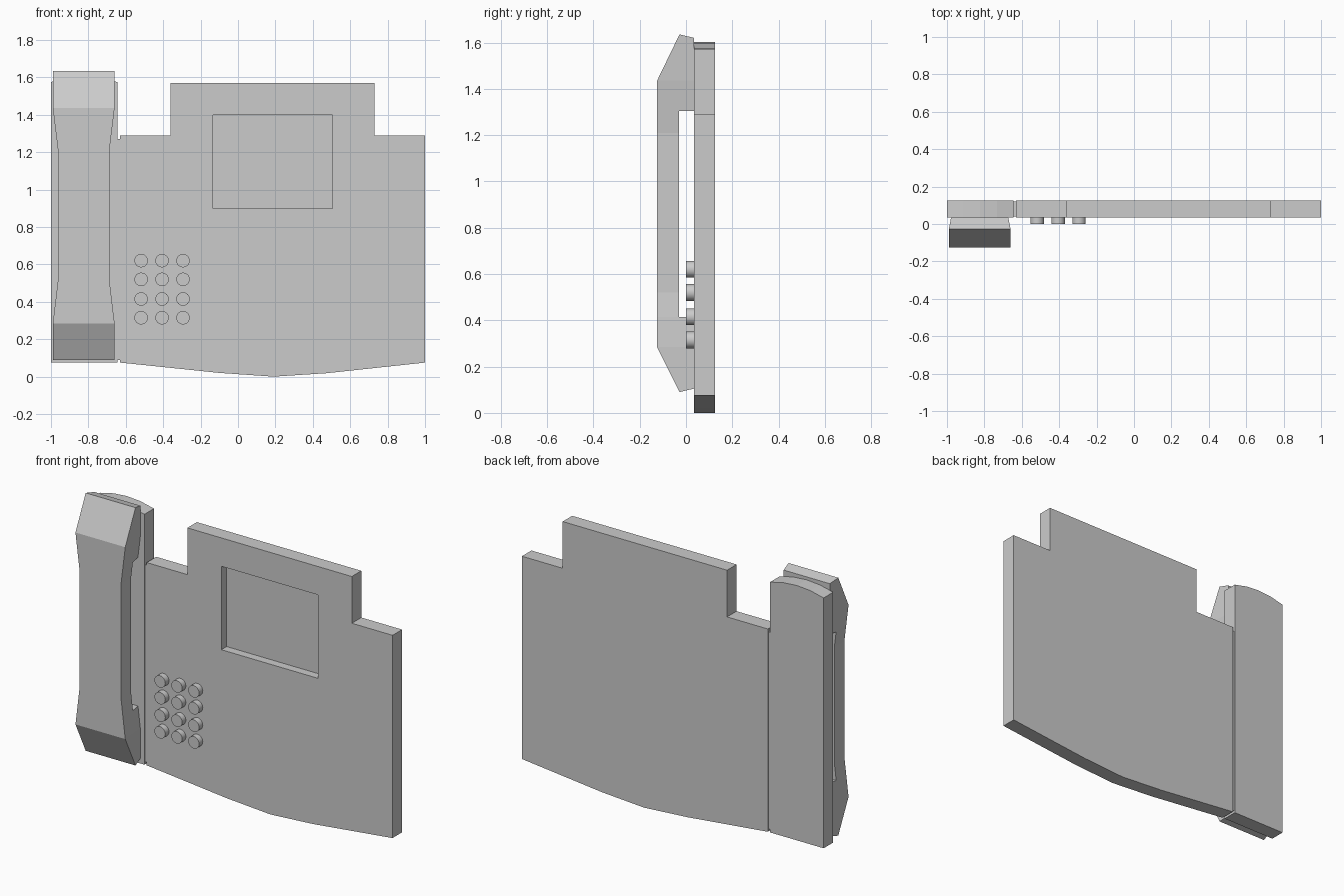
import bpy, bmesh, math
from mathutils import Vector

if "Cube" in bpy.data.objects:
    bpy.data.objects.remove(bpy.data.objects["Cube"])

Y0, Y1 = 0.035, 0.125          # front and back of the flat base


def finish(name, bm):
    bmesh.ops.recalc_face_normals(bm, faces=bm.faces[:])
    me = bpy.data.meshes.new(name)
    bm.to_mesh(me)
    bm.free()
    ob = bpy.data.objects.new(name, me)
    bpy.context.collection.objects.link(ob)
    return ob


def prism(points, direction):
    """Extrude a closed 3D outline along a direction."""
    bm = bmesh.new()
    face = bm.faces.new([bm.verts.new(p) for p in points])
    ext = bmesh.ops.extrude_face_region(bm, geom=[face], use_keep_orig=True)
    moved = [g for g in ext["geom"] if isinstance(g, bmesh.types.BMVert)]
    bmesh.ops.translate(bm, verts=moved, vec=Vector(direction))
    return bm


def plate(name, outline, y0=Y0, y1=Y1):
    return finish(name, prism([(x, y0, z) for x, z in outline], (0, y1 - y0, 0)))


def rect(x0, x1, z0, z1):
    return [(x0, z0), (x1, z0), (x1, z1), (x0, z1)]


# Main body with bowed bottom edge and raised display section
body = plate("phone_body", [
    (-0.63, 0.075), (-0.10, 0.02), (0.19, 0.0), (0.47, 0.018), (1.0, 0.075),
    (1.0, 1.29), (0.73, 1.29), (0.73, 1.57), (-0.36, 1.57), (-0.36, 1.29),
    (-0.63, 1.29)])

# Recessed screen
cutter = plate("screen_cutter", rect(-0.135, 0.505, 0.90, 1.40), Y0 - 0.1, Y0 + 0.05)
mod = body.modifiers.new("screen_recess", "BOOLEAN")
mod.operation = "DIFFERENCE"
mod.solver = "EXACT"
mod.object = cutter
bpy.context.view_layer.objects.active = body
bpy.ops.object.modifier_apply(modifier=mod.name)
bpy.data.objects.remove(cutter)

# Handset cradle with arched top, and the thin seam joining it to the body
cx, hw = -0.8225, 0.1775
arch = [(cx + hw * t, 1.575 + 0.027 * (1 - t * t)) for t in (1, 0.5, 0, -0.5, -1)]
plate("handset_cradle", [(-1.0, 0.075), (-0.645, 0.075)] + arch)
plate("cradle_seam", rect(-0.65, -0.625, 0.09, 1.27), Y0 + 0.006, Y1 - 0.006)

# Handset: side profile extruded across, then waisted along its length
profile = [(Y0, 1.62), (-0.028, 1.635), (-0.125, 1.435), (-0.125, 0.285),
           (-0.028, 0.09), (Y0, 0.105), (Y0, 0.415), (-0.03, 0.415),
           (-0.03, 1.305), (Y0, 1.305)]
bm = prism([(-1, y, z) for y, z in profile], (2, 0, 0))
for z in (0.285, 0.415, 0.52, 1.21, 1.305, 1.435):
    bmesh.ops.bisect_plane(bm, geom=bm.verts[:] + bm.edges[:] + bm.faces[:],
                           dist=1e-5, plane_co=(0, 0, z), plane_no=(0, 0, 1))
for v in bm.verts:
    t = min(max((abs(v.co.z - 0.862) - 0.345) / 0.228, 0), 1)
    half = 0.137 + 0.028 * t - (0.012 if v.co.y > 0.03 else 0)
    v.co.x = -0.825 + math.copysign(half, v.co.x)
finish("handset", bm)

# Keypad
for row, z in enumerate((0.62, 0.52, 0.415, 0.315)):
    for col, x in enumerate((-0.518, -0.406, -0.294)):
        bpy.ops.mesh.primitive_cylinder_add(
            vertices=24, radius=0.036, depth=0.045,
            location=(x, 0.0225, z), rotation=(math.pi / 2, 0, 0))
        key = bpy.context.object
        key.name = f"key_{row + 1}_{col + 1}"
        bpy.ops.object.shade_smooth_by_angle(angle=math.radians(35))
